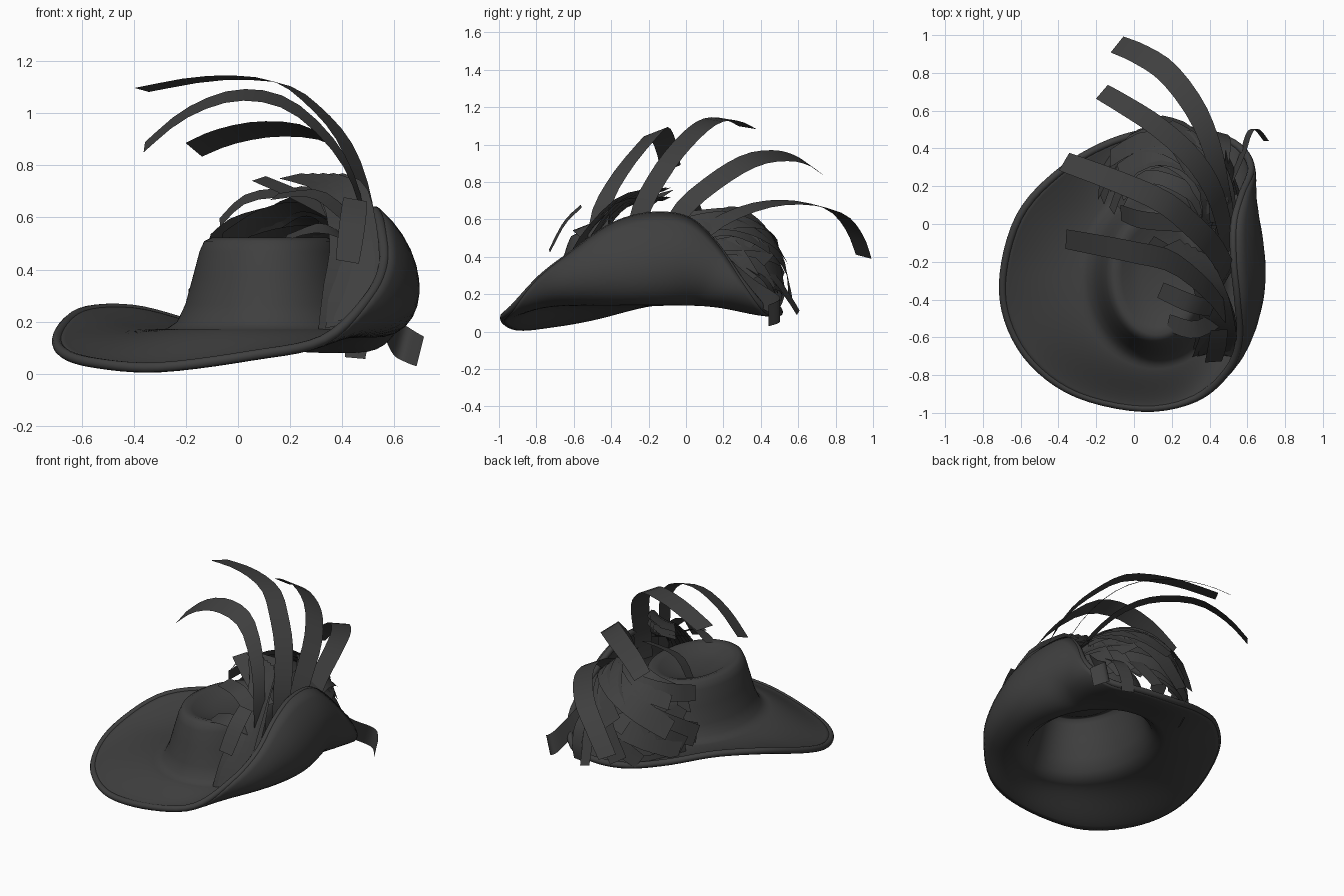
import bpy, bmesh, math, random
from mathutils import Vector

random.seed(11)
cube = bpy.data.objects.get("Cube")
if cube:
    bpy.data.objects.remove(cube, do_unlink=True)

felt = bpy.data.materials.new("charcoal")
felt.use_nodes = True
COL = (0.05, 0.05, 0.05, 1)
felt.diffuse_color = COL
bsdf = felt.node_tree.nodes["Principled BSDF"]
bsdf.inputs["Base Color"].default_value = COL
bsdf.inputs["Roughness"].default_value = 0.8


def spline(points, count, closed=False):
    """Evenly spaced parameter samples on a Catmull-Rom curve."""
    p = [Vector(q) for q in points]
    n = len(p)
    out = []
    for k in range(count):
        s = k / count * n if closed else k / (count - 1) * (n - 1)
        i = min(int(s), n - 1 if closed else n - 2)
        t = s - i
        at = (lambda j: p[j % n]) if closed else (lambda j: p[max(0, min(n - 1, j))])
        a, b, c, d = at(i - 1), at(i), at(i + 1), at(i + 2)
        out.append(0.5 * (2 * b + (c - a) * t + (2 * a - 5 * b + 4 * c - d) * t ** 2
                          + (3 * b - a - 3 * c + d) * t ** 3))
    return out


def grid_object(name, rows, closed=False, cap=None, angle=40):
    """Skin a list of vertex rows; cap is a point closing the first row."""
    bm = bmesh.new()
    grid = [[bm.verts.new(v) for v in row] for row in rows]
    for r, s in zip(grid, grid[1:]):
        m = len(r)
        for j in range(m if closed else m - 1):
            k = (j + 1) % m
            bm.faces.new((r[j], s[j], s[k], r[k]))
    if cap:
        tip = bm.verts.new(cap)
        for j in range(len(grid[0])):
            bm.faces.new((tip, grid[0][j], grid[0][(j + 1) % len(grid[0])]))
    mesh = bpy.data.meshes.new(name)
    bm.to_mesh(mesh)
    bm.free()
    mesh.materials.append(felt)
    ob = bpy.data.objects.new(name, mesh)
    bpy.context.collection.objects.link(ob)
    bpy.ops.object.select_all(action='DESELECT')
    ob.select_set(True)
    bpy.context.view_layer.objects.active = ob
    bpy.ops.object.shade_smooth_by_angle(angle=math.radians(angle))
    return ob


# Hat body: dished crown flowing into a brim folded up on one side
RIM = [(.05, -.975, .07), (.33, -.92, .13), (.5, -.77, .29), (.56, -.6, .42),
       (.55, -.4, .56), (.53, -.2, .62), (.53, 0, .6), (.57, .15, .47),
       (.62, .3, .26), (.54, .42, .12), (.35, .49, .1), (.1, .49, .12),
       (-.15, .42, .18), (-.4, .27, .245), (-.6, .05, .235), (-.69, -.25, .15),
       (-.67, -.5, .08), (-.54, -.73, .04), (-.3, -.9, .025)]
CX, CY = .12, -.27
CROWN = [(.08, .12, .46), (.15, .22, .475), (.19, .28, .5), (.22, .315, .51),
         (.24, .335, .5), (.255, .35, .465), (.28, .38, .37), (.31, .41, .26),
         (.345, .44, .19), (.39, .475, .16)]
rim = spline(RIM, 96, closed=True)
angles = [math.atan2((p.y - CY) / .475, (p.x - CX) / .39) for p in rim]
rows = [[Vector((CX + rx * math.cos(a), CY + ry * math.sin(a), z)) for a in angles]
        for rx, ry, z in CROWN]
base = rows[-1]
STEPS = 12
for s in range(1, STEPS + 1):
    t = s / STEPS
    row = []
    for b, r in zip(base, rim):
        fold = max(0, min(1, (r.z - .1) / .52)) if r.x > 0 else 0
        flat1 = b.lerp(r, .33)
        flat1.z = b.z - .01
        flat2 = b.lerp(r, .7)
        flat2.z -= .02
        c1 = flat1.lerp(b + Vector((.21, 0, -.02)), fold)
        c2 = flat2.lerp(r + Vector((.21, 0, -.18)), fold)
        u = 1 - t
        row.append(b * u ** 3 + c1 * 3 * u * u * t + c2 * 3 * u * t * t + r * t ** 3)
    rows.append(row)
body = grid_object("hat_body", rows, closed=True, cap=(CX, CY, .455), angle=60)
solid = body.modifiers.new("felt thickness", 'SOLIDIFY')
solid.thickness = .034
solid.offset = -.2

# Soft rounded edge around the brim
tube = []
for i, p in enumerate(rim):
    tangent = (rim[(i + 1) % len(rim)] - rim[i - 1]).normalized()
    side = tangent.cross(Vector((0, 0, 1))).normalized()
    up = side.cross(tangent)
    tube.append([p + .02 * (math.cos(a) * side + math.sin(a) * up)
                 for a in (math.tau * k / 10 for k in range(10))])
grid_object("brim_edge", tube + [tube[0]], closed=True, angle=60)


def ribbon(name, points, width, across, taper=.75, count=18):
    """Flat strip along a path; across gives the width direction at a point."""
    path = spline(points, count)
    strip = []
    for i, p in enumerate(path):
        tangent = path[min(i + 1, count - 1)] - path[max(i - 1, 0)]
        w = across(p, tangent).normalized() * width / 2
        w *= taper + (1 - taper) * math.sin(math.pi * i / (count - 1))
        strip.append([p - w, p, p + w])
    return grid_object(name, strip)


# Long plumes arching up from inside the fold, each with its width direction
PLUMES = [
    ((.05, .9, .35), [(.5, -.48, .42), (.47, -.45, .66), (.38, -.34, .86), (.2, -.2, 1.03),
                      (0, -.15, 1.07), (-.2, -.11, 1.0), (-.36, -.08, .87)]),
    ((.5, .85, -.14), [(.5, -.28, .42), (.49, -.24, .65), (.42, -.12, .87), (.3, 0, 1.02),
                       (.15, .12, 1.12), (-.1, .23, 1.135), (-.37, .33, 1.09)]),
    ((.6, .7, -.5), [(.5, -.15, .42), (.48, -.02, .65), (.42, .18, .82), (.3, .36, .92),
                     (.12, .52, .94), (-.05, .63, .91), (-.17, .7, .86)]),
    ((.6, .75, -.2), [(.5, -.02, .42), (.47, .15, .57), (.42, .38, .67), (.33, .6, .69),
                      (.18, .8, .64), (.03, .9, .53), (-.09, .95, .4)])]
for k, (w, pts) in enumerate(PLUMES):
    ribbon(f"long_plume_{k + 1}", pts, .125, lambda p, t, w=w: Vector(w), taper=.88)

# Curled tail at the back corner and two short ends hanging off the back
ribbon("curled_tail", [(.5, .2, .36), (.57, .36, .22), (.61, .48, .14), (.65, .5, .11),
                       (.7, .44, .085)], .13, lambda p, t: Vector((.25, 0, 1)), taper=.9)
TAILS = [[(.4, .3, .42), (.38, .46, .3), (.34, .55, .18), (.32, .6, .1)],
         [(.45, .25, .4), (.47, .42, .28), (.46, .48, .15), (.45, .48, .06)]]
for k, pts in enumerate(TAILS):
    ribbon(f"hanging_end_{k + 1}", pts, .09,
           lambda p, t: t.cross(Vector((.3, .9, .4))), taper=.9, count=12)

# Ribbon feathers fanned over the back of the crown
MID = Vector((.2, .1, .1))
RAD = Vector((.4, .455, .6))


def dome(azimuth, lift, scale=1.0):
    """Point on the rounded mass of feathers."""
    d = (math.cos(azimuth) * math.cos(lift), math.sin(azimuth) * math.cos(lift), math.sin(lift))
    return MID + Vector(a * b for a, b in zip(d, RAD)) * scale


def along_dome(lean):
    """Width direction lying on the dome, leaning off it a little."""
    def across(p, t):
        n = Vector(a / b ** 2 for a, b in zip(p - MID, RAD)).normalized()
        return t.cross(n).normalized() + n * lean
    return across


def deg(low, high):
    return math.radians(random.uniform(low, high))


for k in range(36):
    layer = k % 4
    a0, l0 = deg(-30, 20), deg(30, 48) + .09 * layer
    a1, l1 = math.radians(35 + 150 * k / 35), deg(4, 18) + .16 * layer
    bow = random.uniform(.1, .35)
    scale = random.uniform(.84, 1.02)
    pts = [dome(a0 + (a1 - a0) * f, l0 + (l1 - l0) * f + bow * math.sin(math.pi * f),
                scale + .05 * f * f) for f in (j / 6 for j in range(7))]
    ribbon(f"fan_feather_{k + 1}", pts, random.uniform(.12, .17),
           along_dome(random.uniform(-.3, .3)), taper=.8, count=14)

# Ribbons wrapped low around the back
for k in range(6):
    lift = math.radians(14 + 7 * k)
    pts = [dome(math.radians(8 + 26 * j), lift + .11 * math.sin(j * .9 + k), .92 + .02 * (k % 3))
           for j in range(7)]
    ribbon(f"wrapped_ribbon_{k + 1}", pts, .12, along_dome(0), count=14)

# Feathers falling over the front of the crown, beside the fold, in two layers
for k in range(10):
    f, layer = (k % 5) / 4, k // 5
    out = .05 * layer
    pts = [(.2 + .16 * f, -.1 - .05 * f, .71 + out), (.36 + .08 * f, -.3 - .04 * f, .68 + out / 2),
           (.41 + .07 * f, -.47 - out, .52), (.38 + .11 * f, -.58 - out, .34),
           (.35 + .13 * f, -.66 - .6 * out, .16 + .1 * f)]
    ribbon(f"front_feather_{k + 1}", pts, .13,
           lambda p, t, f=f: Vector((.85, .4 - .8 * f, .2)), count=12)

# Loose tips sticking out over the crown
TIPS = [[(.42, -.3, .58), (.24, -.2, .68), (.08, -.1, .75)],
        [(.45, -.5, .5), (.32, -.56, .56), (.18, -.52, .52)],
        [(.45, -.56, .67), (.44, -.65, .58), (.42, -.73, .43)],
        [(.3, 0, .7), (.05, .02, .68), (-.07, .06, .58)],
        [(.42, -.45, .6), (.3, -.42, .69), (.14, -.35, .68)]]
for k, pts in enumerate(TIPS):
    ribbon(f"loose_tip_{k + 1}", pts, .1,
           lambda p, t: t.cross(Vector((.2, -.4, 1))), taper=.9, count=8)
